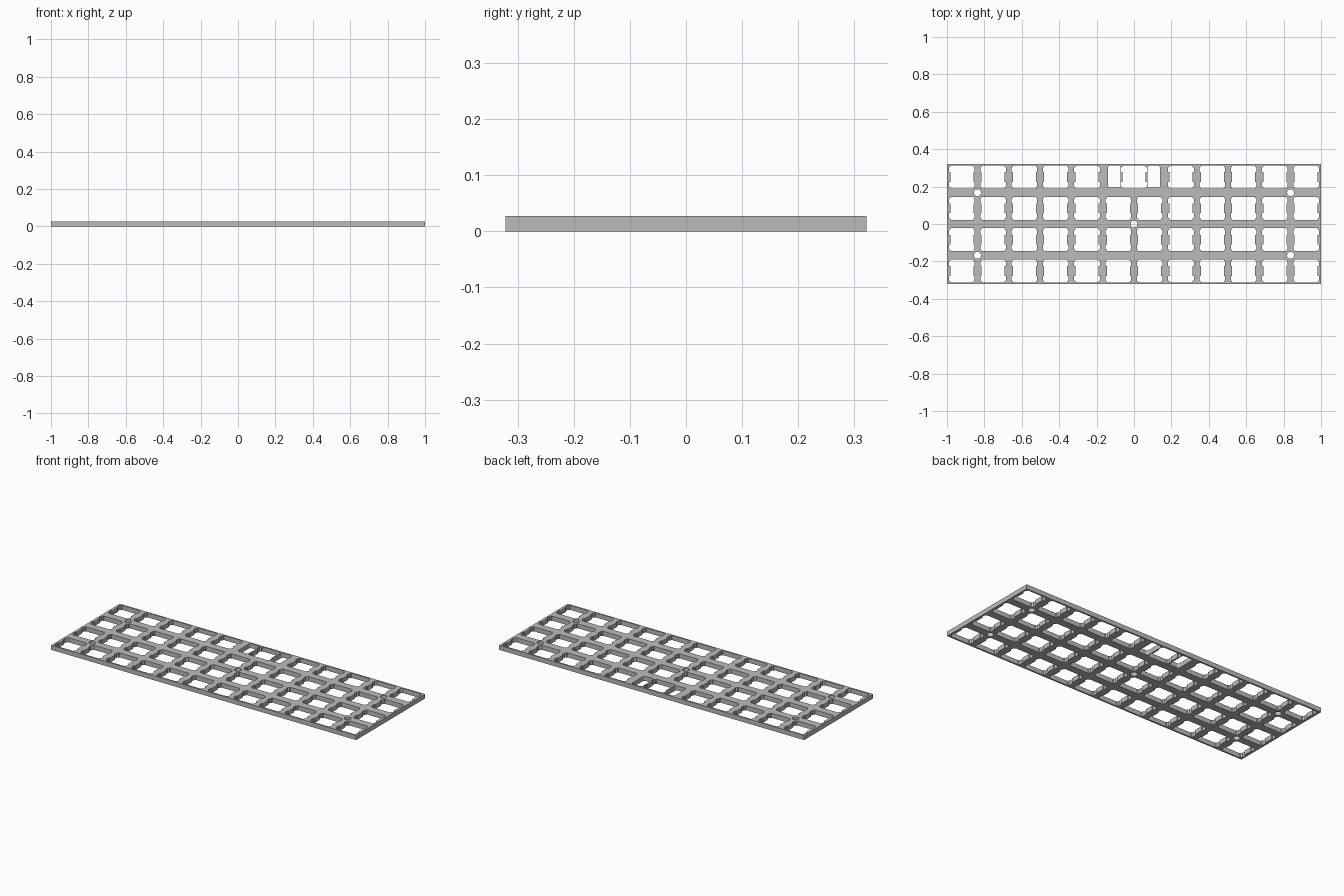
import bpy, math

if "Cube" in bpy.data.objects:
    bpy.data.objects.remove(bpy.data.objects["Cube"])

U = 0.1674            # key pitch
T = 0.027             # plate thickness
MM = U / 19.05        # one millimetre in model units

curve = bpy.data.curves.new("plate_profile", 'CURVE')
curve.dimensions = '2D'
curve.fill_mode = 'BOTH'
curve.extrude = T / 2


def outline(points, cx=0.0, cy=0.0):
    s = curve.splines.new('POLY')
    s.points.add(len(points) - 1)
    for p, (x, y) in zip(s.points, points):
        p.co = (cx + x, cy + y, 0, 1)
    s.use_cyclic_u = True


def rounded_rect(hx, hy, r, n=4):
    pts = []
    for k, (sx, sy) in enumerate([(1, 1), (-1, 1), (-1, -1), (1, -1)]):
        for i in range(n + 1):
            a = math.pi / 2 * (k + i / n)
            pts.append((sx * (hx - r) + r * math.cos(a), sy * (hy - r) + r * math.sin(a)))
    return pts


def mirrored(quarter):
    # first-quadrant points, running from the x axis up to the top edge
    q2 = [(-x, y) for x, y in reversed(quarter)]
    half = quarter + q2
    return half + [(-x, -y) for x, y in half]


# Switch opening: square with notched wings on both sides
switch = mirrored([(x * MM, y * MM) for x, y in
                   [(7.0, 2.95), (7.8, 2.95), (7.8, 5.6), (7.45, 6.1), (7.0, 6.3), (7.0, 6.75), (6.75, 7.0)]])

# Outer edge
outline([(-1, -0.322), (1, -0.322), (1, 0.322), (-1, 0.322)])

# Grid of switch openings, with one double-width key in the middle of the back row
for row in range(4):
    cy = (row - 1.5) * U
    for col in range(12):
        if row == 3 and col in (5, 6):
            continue
        outline(switch, (col - 5.5) * U, cy)
outline(switch, 0, 1.5 * U)

# Stabiliser openings beside the double-width key
for s in (-1, 1):
    outline(rounded_rect(0.0335, 0.0585, 0.011), s * 0.1055, 0.2535)

# Screw holes
for x, y in [(0, 0)] + [(sx * 5 * U, sy * U) for sx in (-1, 1) for sy in (-1, 1)]:
    outline([(0.0185 * math.cos(i * math.tau / 24), 0.0185 * math.sin(i * math.tau / 24))
             for i in range(24)], x, y)

# Turn the filled profile into a mesh plate standing on z = 0
helper = bpy.data.objects.new("profile_helper", curve)
bpy.context.collection.objects.link(helper)
bpy.context.view_layer.update()
mesh = bpy.data.meshes.new_from_object(helper.evaluated_get(bpy.context.evaluated_depsgraph_get()))
bpy.data.objects.remove(helper)
for v in mesh.vertices:
    v.co.z += T / 2
for p in mesh.polygons:
    p.use_smooth = False

grey = bpy.data.materials.new("plate grey")
grey.diffuse_color = (0.5, 0.5, 0.5, 1)
grey.use_nodes = True
grey.node_tree.nodes["Principled BSDF"].inputs["Base Color"].default_value = grey.diffuse_color
mesh.materials.clear()
mesh.materials.append(grey)
plate = bpy.data.objects.new("switch_plate", mesh)
bpy.context.collection.objects.link(plate)
